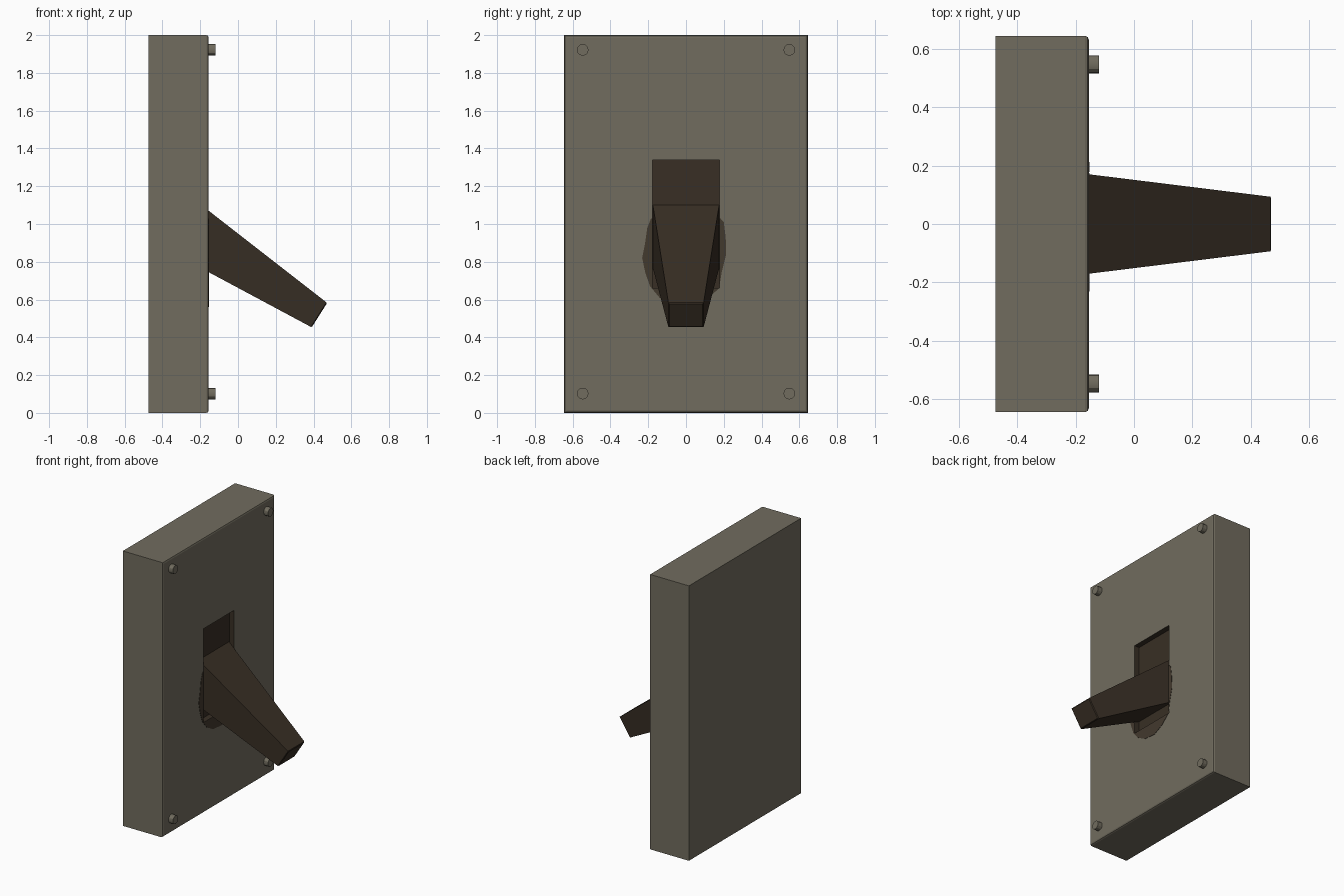
import bpy, bmesh

if "Cube" in bpy.data.objects:
    bpy.data.objects.remove(bpy.data.objects["Cube"])

FRONT = -0.155      # x of the plate's face (it looks toward +x)
FLOOR = -0.195      # x of the recess floor


def material(name, rgb):
    m = bpy.data.materials.new(name)
    m.diffuse_color = (*rgb, 1)
    m.use_nodes = True
    m.node_tree.nodes["Principled BSDF"].inputs["Base Color"].default_value = m.diffuse_color
    return m


GREY = material("warm grey", (0.165, 0.150, 0.113))
BROWN = material("dark brown", (0.040, 0.028, 0.018))
STAIN = material("grime brown", (0.055, 0.041, 0.027))


def add_object(name, bm, *mats):
    bmesh.ops.recalc_face_normals(bm, faces=bm.faces[:])
    mesh = bpy.data.meshes.new(name)
    bm.to_mesh(mesh)
    bm.free()
    for m in mats:
        mesh.materials.append(m)
    ob = bpy.data.objects.new(name, mesh)
    bpy.context.collection.objects.link(ob)
    return ob


def loft(loops):
    """Closed solid through matching point loops."""
    bm = bmesh.new()
    rings = [[bm.verts.new(p) for p in loop] for loop in loops]
    n = len(rings[0])
    for a, b in zip(rings, rings[1:]):
        for i in range(n):
            bm.faces.new((a[i], a[(i + 1) % n], b[(i + 1) % n], b[i]))
    bm.faces.new(rings[0])
    bm.faces.new(rings[-1])
    return bm


def rect(x, w, z0, z1):
    return [(x, -w, z0), (x, w, z0), (x, w, z1), (x, -w, z1)]


def box(x0, x1, w, z0, z1):
    return loft([rect(x0, w, z0, z1), rect(x1, w, z0, z1)])


def cut(ob, cutter):
    mod = ob.modifiers.new("slot", 'BOOLEAN')
    mod.operation = 'DIFFERENCE'
    mod.solver = 'EXACT'
    mod.object = cutter
    bpy.context.view_layer.objects.active = ob
    bpy.ops.object.modifier_apply(modifier=mod.name)


# Wall plate, edges softened except around the flat back
bm = box(-0.475, FRONT, 0.645, 0, 2)
soft = [e for e in bm.edges if all(v.co.x > -0.2 for v in e.verts)]
bmesh.ops.bevel(bm, geom=soft, offset=0.013, segments=2, profile=0.5, affect='EDGES')
plate = add_object("wall_plate", bm, GREY, BROWN)

# Grime patch around the lever, a thin skin on the plate
outline = [(-0.185, 1.03), (-0.205, 0.98), (-0.218, 0.89), (-0.232, 0.82),
           (-0.215, 0.74), (-0.19, 0.67), (-0.14, 0.61), (-0.07, 0.57),
           (0.03, 0.56), (0.11, 0.60), (0.175, 0.66), (0.19, 0.75),
           (0.213, 0.84), (0.21, 0.93), (0.20, 1.01), (0.182, 1.03)]
patch = add_object("grime_patch", loft([[(x, y, z) for y, z in outline]
                                        for x in (FRONT - 0.003, FRONT + 0.002)]), STAIN)

# Slot cut through patch and into plate
cutter = add_object("slot_cutter", box(FLOOR, 0.1, 0.178, 0.66, 1.34))
cut(plate, cutter)
cut(patch, cutter)
bpy.data.objects.remove(cutter)
for f in plate.data.polygons:
    c = f.center
    inside = abs(c.y) < 0.18 and 0.655 < c.z < 1.345 and -0.2 < c.x < FRONT - 0.005
    f.material_index = 1 if inside else 0

# Tapered lever, slanting down
base = rect(FLOOR - 0.005, 0.176, 0.769, 1.105)
tip = [(0.39, -0.093, 0.453), (0.39, 0.093, 0.453),
       (0.472, 0.093, 0.582), (0.472, -0.093, 0.582)]
bm = loft([base, tip])
end = [e for e in bm.edges if all(v.co.x > 0.3 for v in e.verts)]
bmesh.ops.bevel(bm, geom=end, offset=0.005, segments=1, affect='EDGES')
add_object("toggle_lever", bm, BROWN)

# Corner screws
for y in (-0.547, 0.547):
    for z in (0.102, 1.922):
        bpy.ops.mesh.primitive_cylinder_add(vertices=12, radius=0.031, depth=0.045,
                                            location=(FRONT + 0.0125, y, z),
                                            rotation=(0, 1.570796, 0))
        screw = bpy.context.object
        screw.name = "corner_screw"
        screw.data.materials.append(GREY)
        bpy.ops.object.shade_smooth_by_angle()
